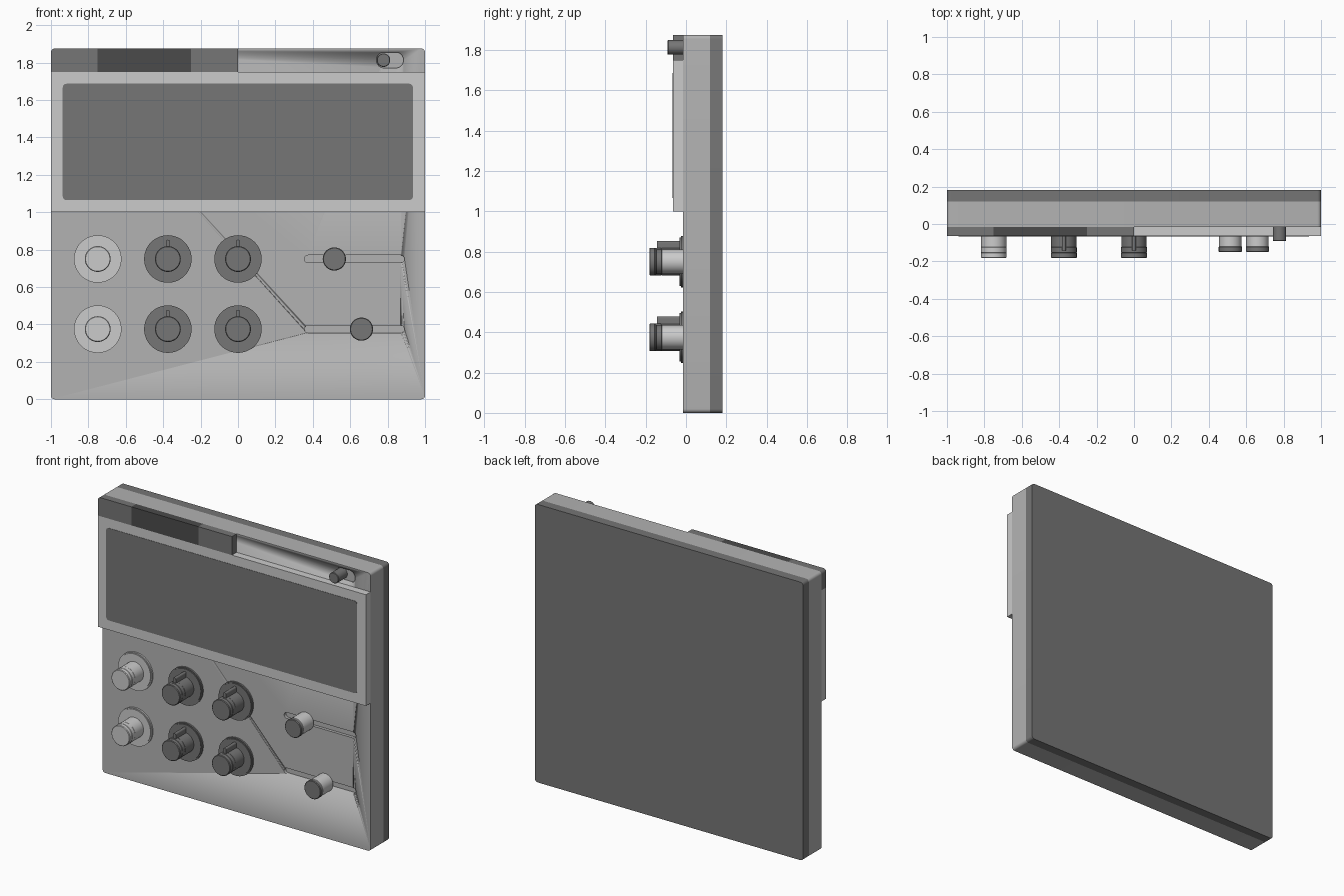
import bpy, bmesh, math

if "Cube" in bpy.data.objects:
    bpy.data.objects.remove(bpy.data.objects["Cube"])


def material(name, v):
    m = bpy.data.materials.new(name)
    m.diffuse_color = (v, v, v, 1)
    m.use_nodes = True
    m.node_tree.nodes["Principled BSDF"].inputs["Base Color"].default_value = m.diffuse_color
    return m


LIGHT = material("light_grey", 0.6)
MID = material("mid_grey", 0.45)
DARK = material("dark_grey", 0.18)
BLACK = material("charcoal", 0.07)


def finish(bm, name, mat, angle=35):
    bmesh.ops.recalc_face_normals(bm, faces=bm.faces)
    me = bpy.data.meshes.new(name)
    bm.to_mesh(me)
    bm.free()
    ob = bpy.data.objects.new(name, me)
    bpy.context.collection.objects.link(ob)
    me.materials.append(mat)
    bpy.ops.object.select_all(action='DESELECT')
    ob.select_set(True)
    bpy.context.view_layer.objects.active = ob
    bpy.ops.object.shade_smooth_by_angle(angle=math.radians(angle))
    return ob


def plate(name, x0, x1, z0, z1, y0, y1, mat, r=0.0, corners=(1, 1, 1, 1), seg=6):
    """Rectangle in XZ extruded along y; corners: top right, top left, bottom left, bottom right."""
    bm = bmesh.new()
    pts = []
    for i, (x, z, sx, sz) in enumerate(((x1, z1, -1, -1), (x0, z1, 1, -1),
                                        (x0, z0, 1, 1), (x1, z0, -1, 1))):
        if r and corners[i]:
            for k in range(seg + 1):
                a = math.pi / 2 * (i + k / seg)
                pts.append((x + sx * r + r * math.cos(a), z + sz * r + r * math.sin(a)))
        else:
            pts.append((x, z))
    f = bm.faces.new([bm.verts.new((x, y0, z)) for x, z in pts])
    g = bmesh.ops.extrude_face_region(bm, geom=[f])
    for v in g["geom"]:
        if isinstance(v, bmesh.types.BMVert):
            v.co.y = y1
    return finish(bm, name, mat)


def lathe(name, x, z, profile, mat, n=48):
    """Turned part on the y axis; profile is a list of (radius, y)."""
    bm = bmesh.new()
    rings = [[bm.verts.new((x + r * math.cos(2 * math.pi * k / n), y,
                            z + r * math.sin(2 * math.pi * k / n))) for k in range(n)]
             for r, y in profile]
    for a, b in zip(rings, rings[1:]):
        for k in range(n):
            bm.faces.new((a[k], a[(k + 1) % n], b[(k + 1) % n], b[k]))
    bm.faces.new(rings[0])
    bm.faces.new(rings[-1])
    return finish(bm, name, mat)


FRONT = -0.015
SLIDERS = ((0.515, 0.75), (0.66, 0.375))

# Case: front body and darker back slab
body = plate("case_body", -1, 1, 0, 1.875, FRONT, 0.12, MID, 0.02)
plate("back_cover", -1, 1, 0, 1.875, 0.12, 0.182, DARK, 0.02)

# Slots recessed into the case
slots = [(0.355, 0.89, z, 0.02) for _, z in SLIDERS] + [(0.74, 0.885, 1.813, 0.042)]
for x0, x1, z, h in slots:
    cutter = plate("slot_cutter", x0, x1, z - h, z + h, FRONT - 0.03, FRONT + 0.02,
                   MID, h * 0.999, seg=10)
    cutter.hide_render = True
    mod = body.modifiers.new("slot", 'BOOLEAN')
    mod.operation, mod.solver, mod.object = 'DIFFERENCE', 'EXACT', cutter
    bpy.context.view_layer.objects.active = body
    bpy.ops.object.modifier_apply(modifier=mod.name)
    bpy.data.objects.remove(cutter)

# Display
plate("screen_bezel", -1, 1, 1.0, 1.75, -0.065, FRONT, LIGHT)
plate("screen", -0.937, 0.935, 1.065, 1.687, -0.067, -0.05, DARK, 0.02)

# Tabs along the top edge
plate("tab_left", -1, -0.75, 1.75, 1.875, -0.065, FRONT, DARK, 0.02, (0, 1, 0, 0))
plate("tab_middle", -0.75, -0.25, 1.75, 1.875, -0.065, FRONT, BLACK)
plate("tab_right", -0.25, 0, 1.75, 1.875, -0.065, FRONT, DARK)

# Six knobs: light ones on the left, dark ones with pointers
for x in (-0.75, -0.375, 0):
    for z in (0.75, 0.375):
        plain = x == -0.75
        mat = LIGHT if plain else DARK
        lathe("knob_ring", x, z, [(0.127, FRONT), (0.127, -0.026), (0.12, -0.026),
                                  (0.12, -0.032), (0.06, -0.032)], mat)
        lathe("knob_stem", x, z, [(0.068, -0.03), (0.068, -0.122), (0.066, -0.124)], mat)
        lathe("knob_cap", x, z, [(0.066, -0.122), (0.069, -0.125), (0.069, -0.152),
                                 (0.067, -0.154), (0.069, -0.156), (0.069, -0.178),
                                 (0.065, -0.182)], mat)
        if not plain:
            plate("knob_pointer", x - 0.011, x + 0.011, z + 0.04, z + 0.103,
                  -0.143, -0.03, mat, 0.0105)

# Slider handles
for x, z in SLIDERS:
    lathe("slider_stem", x, z, [(0.06, FRONT), (0.06, -0.122)], LIGHT)
    lathe("slider_cap", x, z, [(0.06, -0.12), (0.062, -0.122), (0.062, -0.146),
                               (0.058, -0.15)], DARK)

# Power switch
lathe("switch_handle", 0.778, 1.813, [(0.036, 0.003), (0.036, -0.088), (0.033, -0.092)], DARK)
